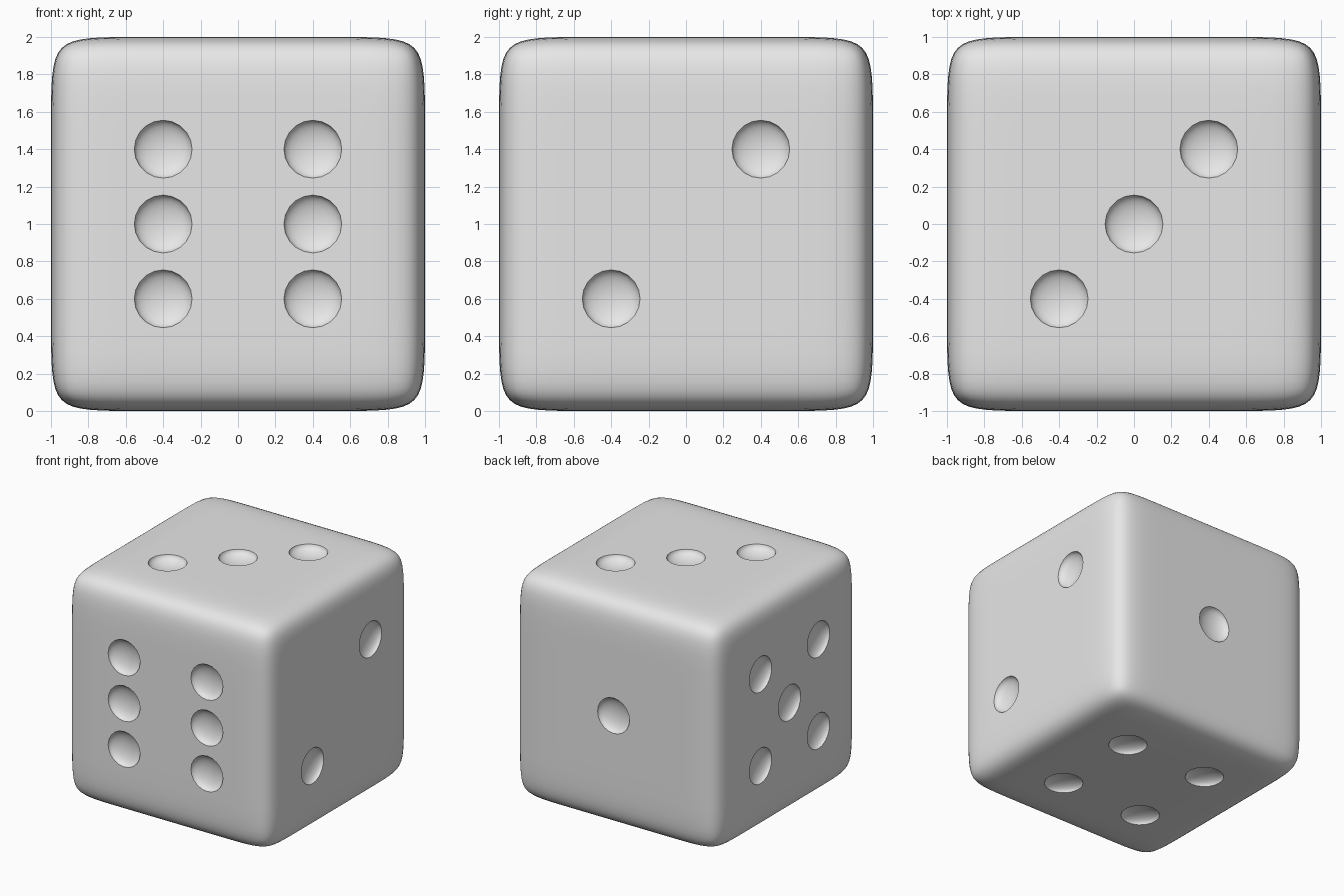
import bpy, bmesh
from mathutils import Vector, Matrix

if "Cube" in bpy.data.objects:
    bpy.data.objects.remove(bpy.data.objects["Cube"])

LOOP = 0.65      # support loop position that controls the edge rounding
PIP_R, PIP_D = 0.155, 0.065

grey = bpy.data.materials.new("light grey")
grey.diffuse_color = (0.8, 0.8, 0.8, 1)
grey.use_nodes = True
grey.node_tree.nodes["Principled BSDF"].inputs["Base Color"].default_value = grey.diffuse_color


def make_object(name, bm):
    mesh = bpy.data.meshes.new(name)
    bm.to_mesh(mesh)
    bm.free()
    mesh.materials.append(grey)
    ob = bpy.data.objects.new(name, mesh)
    bpy.context.collection.objects.link(ob)
    return ob


# Die body: cube with support loops near each edge, subdivided
bm = bmesh.new()
bmesh.ops.create_cube(bm, size=2)
for axis in range(3):
    for s in (-1, 1):
        n = Vector((0, 0, 0))
        n[axis] = 1
        bmesh.ops.bisect_plane(bm, geom=bm.verts[:] + bm.edges[:] + bm.faces[:],
                               plane_co=n * s * LOOP, plane_no=n)
bmesh.ops.translate(bm, verts=bm.verts, vec=(0, 0, 1))
die = make_object("die_body", bm)
sub = die.modifiers.new("round", 'SUBSURF')
sub.levels = sub.render_levels = 3

# Pip cutters: flattened spheres on each face (normal, u axis, v axis, spots)
X, Y, Z = Vector((1, 0, 0)), Vector((0, 1, 0)), Vector((0, 0, 1))
diagonal = [(-1, -1), (1, 1)]
corners = diagonal + [(-1, 1), (1, -1)]
layout = [
    (-Y, X, Z, corners + [(-1, 0), (1, 0)]),
    (Y, -X, Z, [(0, 0)]),
    (X, Y, Z, diagonal),
    (-X, -Y, Z, corners + [(0, 0)]),
    (Z, X, Y, diagonal + [(0, 0)]),
    (-Z, X, -Y, corners),
]
bm = bmesh.new()
for n, u, v, spots in layout:
    for a, b in spots:
        c = n + 0.4 * (a * u + b * v) + Z
        frame = Matrix((u * PIP_R, v * PIP_R, n * PIP_D)).transposed().to_4x4()
        # odd ring offset avoids sphere edges lying exactly in the face plane
        tilt = Matrix.Translation((0, 0, 0.02))
        bmesh.ops.create_uvsphere(bm, u_segments=20, v_segments=14, radius=1,
                                  matrix=Matrix.Translation(c) @ frame @ tilt)
bmesh.ops.recalc_face_normals(bm, faces=bm.faces)
cutter = make_object("pip_cutter", bm)
cutter.hide_render = True

cut = die.modifiers.new("pips", 'BOOLEAN')
cut.operation = 'DIFFERENCE'
cut.solver = 'EXACT'
cut.object = cutter

# Bake the modifiers, then smooth with crisp pip rims
bpy.context.view_layer.update()
baked = bpy.data.meshes.new_from_object(
    die.evaluated_get(bpy.context.evaluated_depsgraph_get()))
die.modifiers.clear()
die.data = baked
bpy.data.objects.remove(cutter)
bpy.ops.object.select_all(action='DESELECT')
die.select_set(True)
bpy.context.view_layer.objects.active = die
bpy.ops.object.shade_smooth_by_angle(angle=0.6)
